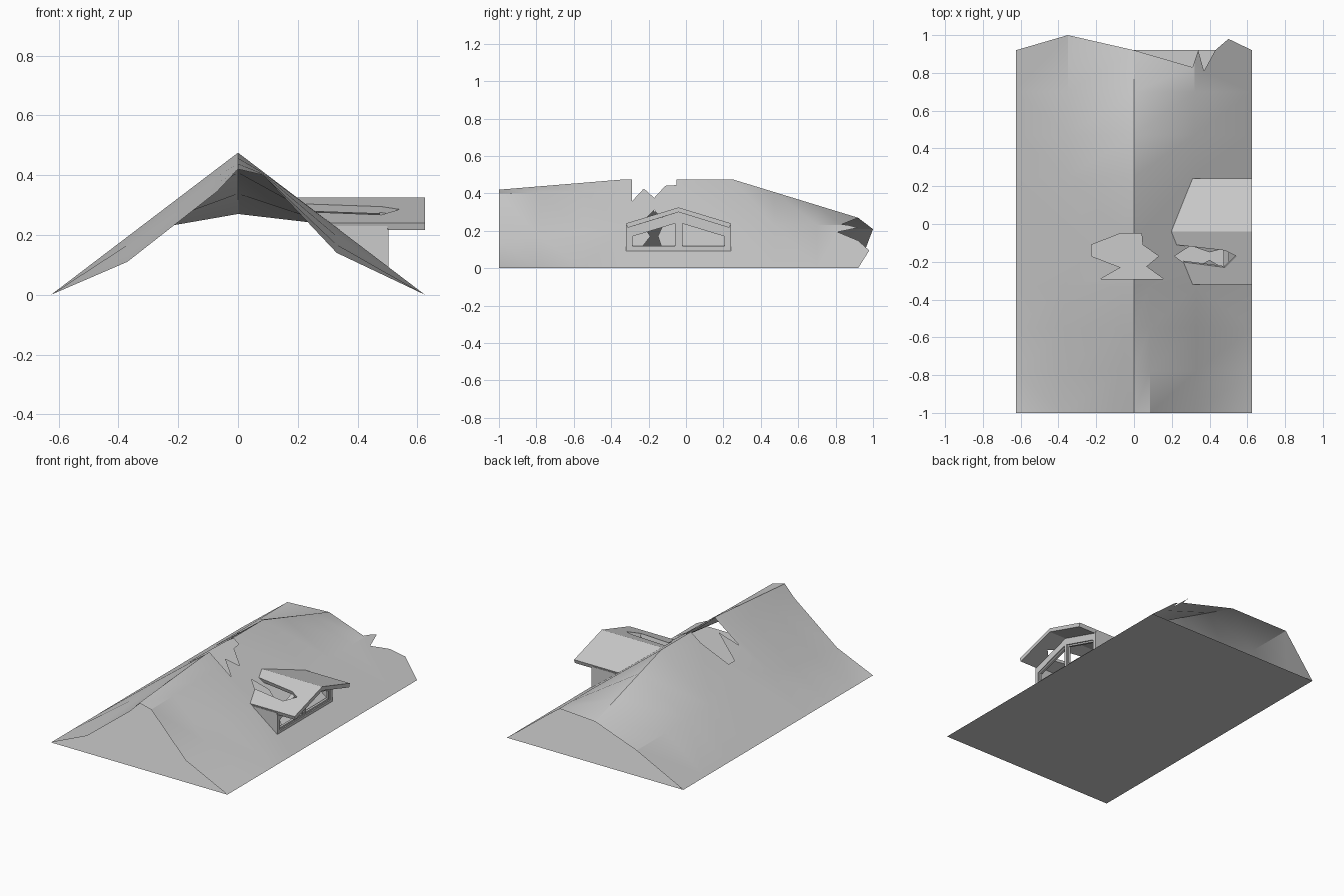
import bpy, bmesh, math
from mathutils import Vector
from mathutils.geometry import delaunay_2d_cdt

if "Cube" in bpy.data.objects:
    bpy.data.objects.remove(bpy.data.objects["Cube"])

W, H = 0.625, 0.475


def inside(p, poly):
    hit = False
    for (ax, ay), (bx, by) in zip(poly, poly[1:] + poly[:1]):
        if (ay > p[1]) != (by > p[1]) and p[0] < (bx - ax) * (p[1] - ay) / (by - ay) + ax:
            hit = not hit
    return hit


def sheet(name, outline, holes, place, lines=(), thick=0.0, offset=-1, smooth=False):
    """Flat outline with holes, triangulated and then placed in space."""
    verts, edges = [], []
    for loop in [outline] + list(holes):
        n, s = len(loop), len(verts)
        verts += [Vector(p) for p in loop]
        edges += [(s + i, s + (i + 1) % n) for i in range(n)]
    for a, b in lines:
        edges.append((len(verts), len(verts) + 1))
        verts += [Vector(a), Vector(b)]
    vs, _, fs = delaunay_2d_cdt(verts, edges, [], 0, 1e-5)[:3]
    keep = []
    for f in fs:
        c = sum((vs[i] for i in f), Vector((0, 0))) / len(f)
        if inside(c, outline) and not any(inside(c, h) for h in holes):
            keep.append(f)
    me = bpy.data.meshes.new(name)
    me.from_pydata([place(*v) for v in vs], [], keep)
    bm = bmesh.new()
    bm.from_mesh(me)
    bmesh.ops.delete(bm, geom=[v for v in bm.verts if not v.link_faces], context='VERTS')
    bm.to_mesh(me)
    bm.free()
    ob = bpy.data.objects.new(name, me)
    bpy.context.collection.objects.link(ob)
    if thick:
        m = ob.modifiers.new("thickness", 'SOLIDIFY')
        m.thickness, m.offset = thick, offset
    if smooth:
        bpy.ops.object.select_all(action='DESELECT')
        ob.select_set(True)
        bpy.context.view_layer.objects.active = ob
        bpy.ops.object.shade_smooth_by_angle(angle=math.radians(25))
    return ob


def lerp_profile(x, pts):
    for (ax, az), (bx, bz) in zip(pts, pts[1:]):
        if x <= bx:
            return az + (bz - az) * (x - ax) / (bx - ax)
    return pts[-1][1]


# Main roof: straight gable in the middle, sagging at both ends
def slope(x):
    return H * (1 - min(abs(x), W) / W)


FRONT = [(-W, 0), (-.37, .11), (-.07, .345), (0, .42), (.085, .4), (.33, .14), (W, 0)]
BACK = [(-W, 0), (-.35, slope(.35)), (0, .27), (.32, slope(.32)), (W, 0)]


def roof(x, y):
    z = slope(x)
    if y < -.33:
        t = (-.33 - y) / .67
        z += (lerp_profile(x, FRONT) - z) * t
    elif y > .25:
        t = min((y - .25) / .67, 1)
        z += (lerp_profile(x, BACK) - z) * t
    return (x, y, z)


outline = [(-W, -1), (W, -1), (W, .92), (.5, .98), (.43, .92), (.37, .81), (.34, .92),
           (.31, .83), (0, .92), (-.35, 1), (-W, .92)]
ridge_hole = [(-.07, -.05), (-.225, -.11), (-.225, -.17), (-.07, -.23), (-.175, -.29),
              (.155, -.29), (.065, -.225), (.13, -.17), (.045, -.11), (.04, -.05)]
dormer_gap = [(.215, -.17), (.31, -.24), (.4, -.19), (.476, -.235), (.476, -.13),
              (.4, -.15), (.3, -.115)]
lines = [((x, -1), (x, -.33)) for x, _ in FRONT[1:-1]]
lines += [((x, .25), (x, .99)) for x, _ in BACK[1:-1]]
lines += [((0, -.33), (0, .25))]
lines += [((-W, y), (W, y)) for y in (-.78, -.55, -.33, .25, .47, .7)]
sheet("main_roof", outline, [ridge_hole, dormer_gap], roof, lines, smooth=True)

# Attic floor
sheet("attic_floor", [(-W, -1), (W, -1), (W, .92), (-W, .92)], [], lambda x, y: (x, y, 0))

# Dormer roof with a broken gap in its front slope
C, HW = -.04, .28
RZ, EZ = .325, .24


def dormer(x, y):
    return (x, y, RZ - (RZ - EZ) * abs(y - C) / HW)


sheet("dormer_roof",
      [(.196, C), (.31, C - HW), (W, C - HW), (W, C + HW), (.31, C + HW)],
      [[(.19, -.11), (.22, -.11), (.48, -.14), (.54, -.17), (.48, -.23), (.25, -.2), (.19, -.2)]],
      dormer, [((.196, C), (W, C))], thick=.025)


# Dormer front wall with two windows
def top(y, drop):
    return RZ - drop - (RZ - EZ) * abs(y - C) / HW


def window(a, b, inset):
    a, b = a + inset, b - inset
    return [(a, .11 + inset), (b, .11 + inset), (b, top(b, .07 + inset)), (a, top(a, .07 + inset))]


spans = [(-.295, -.05), (-.03, .215)]
sheet("dormer_front",
      [(C - HW, .093), (C + HW, .093), (C + HW, EZ - .022), (C, RZ - .022), (C - HW, EZ - .022)],
      [window(a, b, 0) for a, b in spans], lambda y, z: (.503, y, z), thick=.03)
for i, (a, b) in enumerate(spans):
    sheet("window_frame_%d" % (i + 1), window(a, b, 0), [window(a, b, .01)],
          lambda y, z: (.495, y, z), thick=.015)

# Dormer side walls
for name, y, off in (("dormer_side_front", C - HW, -1), ("dormer_side_back", C + HW, 1)):
    sheet(name, [(.33, slope(.33)), (.5, slope(.5)), (.5, EZ - .01), (.33, EZ - .01)], [],
          lambda x, z, y=y: (x, y, z), thick=.02, offset=off)
